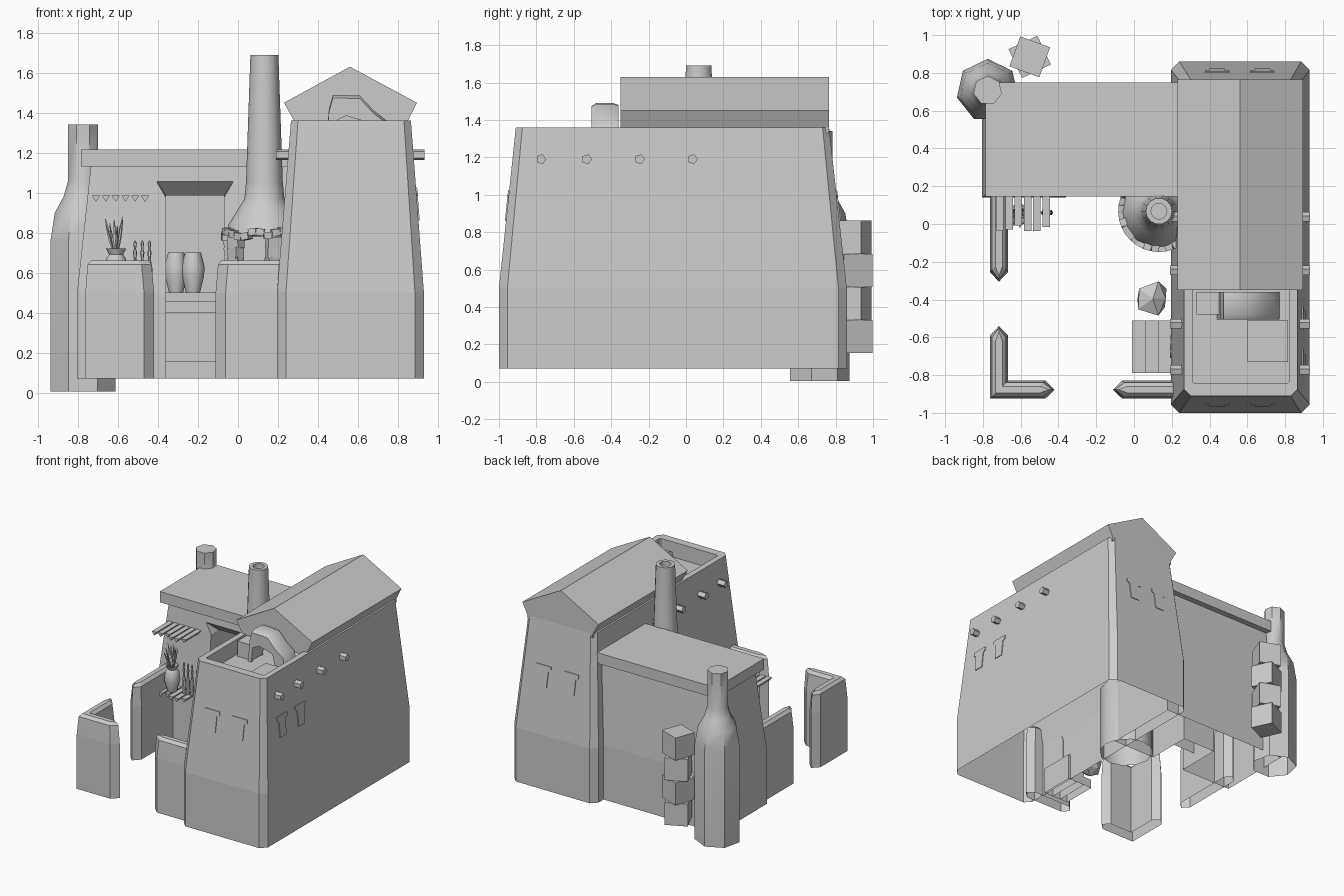
import bpy, bmesh, math, random
from mathutils import Vector, Matrix

if "Cube" in bpy.data.objects:
    bpy.data.objects.remove(bpy.data.objects["Cube"])
random.seed(4)


def make(name, bm, smooth=False):
    bmesh.ops.recalc_face_normals(bm, faces=bm.faces[:])
    me = bpy.data.meshes.new(name)
    bm.to_mesh(me)
    bm.free()
    ob = bpy.data.objects.new(name, me)
    bpy.context.collection.objects.link(ob)
    if smooth:
        bpy.ops.object.select_all(action='DESELECT')
        ob.select_set(True)
        bpy.context.view_layer.objects.active = ob
        bpy.ops.object.shade_smooth_by_angle(angle=math.radians(50))
    return ob


def loft(name, rings, bottom=True, top=True, smooth=False):
    bm = bmesh.new()
    rows = [[bm.verts.new(p) for p in r] for r in rings]
    n = len(rows[0])
    for a, b in zip(rows, rows[1:]):
        for i in range(n):
            bm.faces.new((a[i], a[(i + 1) % n], b[(i + 1) % n], b[i]))
    if bottom:
        bm.faces.new(rows[0])
    if top:
        bm.faces.new(rows[-1])
    return make(name, bm, smooth)


def rect(x0, x1, y0, y1, z, c=0.0):
    if c == 0:
        return [(x0, y0, z), (x1, y0, z), (x1, y1, z), (x0, y1, z)]
    return [(x0 + c, y0, z), (x1 - c, y0, z), (x1, y0 + c, z), (x1, y1 - c, z),
            (x1 - c, y1, z), (x0 + c, y1, z), (x0, y1 - c, z), (x0, y0 + c, z)]


def box(name, x0, x1, y0, y1, z0, z1, bottom=True):
    return loft(name, [rect(x0, x1, y0, y1, z0), rect(x0, x1, y0, y1, z1)], bottom)


def lathe(name, x, y, prof, n=10, bottom=True, top=True, turn=0.0, smooth=True):
    return loft(name, [[(x + r * math.cos(turn + math.tau * i / n),
                         y + r * math.sin(turn + math.tau * i / n), z) for i in range(n)]
                       for r, z in prof], bottom, top, smooth)


def tube(name, pts, radii, n=8, smooth=True):
    rings = []
    for i, p in enumerate(pts):
        d = Vector(pts[min(i + 1, len(pts) - 1)]) - Vector(pts[max(i - 1, 0)])
        q = d.to_track_quat('Z', 'Y')
        rings.append([Vector(p) + q @ Vector((radii[i] * math.cos(math.tau * k / n),
                      radii[i] * math.sin(math.tau * k / n), 0)) for k in range(n)])
    return loft(name, rings, smooth=smooth)


# Main tower: tapered shell, open below, with sunken roof terrace
loft("tower", [rect(.195, .93, -1, .86, .07, .045), rect(.195, .93, -1, .86, .5, .045),
               rect(.265, .865, -.91, .765, 1.36, .035), rect(.31, .82, -.845, .71, 1.36, .01),
               rect(.31, .82, -.845, .71, 1.24, .01)], bottom=False)
box("terrace_hatch", .6, .815, -.73, -.51, 1.22, 1.27)
box("terrace_crate", .33, .45, -.48, -.36, 1.23, 1.36)

# Gabled roof
prof = [(.28, 1.33), (.28, 1.36), (.23, 1.45), (.56, 1.63), (.895, 1.45), (.85, 1.36), (.85, 1.33)]
loft("gable_roof", [[(x, y, z) for x, z in prof] for y in (-.35, .765)])

# Draped cloth arch on the terrace
drape = [(.44, 1.25), (.455, 1.42), (.475, 1.49), (.61, 1.485), (.68, 1.41), (.745, 1.36), (.77, 1.25),
         (.68, 1.25), (.655, 1.365), (.54, 1.4), (.48, 1.37), (.47, 1.25)]
loft("draped_arch", [[(x, y, z - d) for x, z in drape]
                     for y, d in ((-.505, .015), (-.48, 0), (-.39, 0), (-.36, .01))], smooth=True)

# Beam ends through the tower
for i, y in enumerate((-.775, -.53, -.247, .035)):
    tube(f"roof_beam_{i}", [(.19, y, 1.19), (.932, y, 1.19)], [.028] * 2, 5, smooth=False)

# T-shaped window slits on the sloping walls
tee = [(-.065, 1.025), (-.065, .995), (-.043, .985), (-.038, .86), (.038, .86), (.043, .985),
       (.065, .995), (.065, 1.025)]


def lean(z, base, top):
    return base + (top - base) * (z - .5) / .86


for i, c in enumerate((-.73, -.5)):
    loft(f"side_window_{i}", [[(lean(z, .93, .865) + o, c + s, z) for s, z in tee] for o in (-.01, .006)])
for i, c in enumerate((.44, .68)):
    loft(f"front_window_{i}", [[(c + s, lean(z, -1, -.91) - o, z) for s, z in tee] for o in (-.01, .006)])
    loft(f"back_window_{i}", [[(c + s, lean(z, .86, .765) + o, z) for s, z in tee] for o in (-.01, .006)])

# Low building with an alcove cut in its front under a splayed lintel
hall = loft("hall_walls", [rect(-.805, .3, .14, .75, .07), rect(-.805, .3, .14, .75, .5),
                           rect(-.735, .3, .19, .70, 1.14)])


def opening(wide, z, y):
    return [(-.36, y, 0), (-.07, y, 0), (-.07, y, .975), (-.07 + wide, y, z), (-.36 - wide, y, z),
            (-.36, y, .975)]


cut = loft("alcove_cutter", [opening(.055, 1.07, .17), opening(.001, .985, .26), opening(.001, .985, .5)])
mod = hall.modifiers.new("alcove", 'BOOLEAN')
mod.operation = 'DIFFERENCE'
mod.object = cut
mod.solver = 'EXACT'
front = loft("alcove_front_cutter", [opening(.055, 1.07, .05), opening(.055, 1.07, .175)])
mod2 = hall.modifiers.new("alcove_front", 'BOOLEAN')
mod2.operation = 'DIFFERENCE'
mod2.object = front
mod2.solver = 'EXACT'
bpy.context.view_layer.objects.active = hall
for m in ("alcove", "alcove_front"):
    bpy.ops.object.modifier_apply(modifier=m)
for c in (cut, front):
    bpy.data.objects.remove(c)
bm = bmesh.new()
bm.from_mesh(hall.data)
low = [f for f in bm.faces if all(v.co.z < .072 for v in f.verts)]
bmesh.ops.delete(bm, geom=low, context='FACES')
bm.to_mesh(hall.data)
bm.free()
box("hall_roof", -.785, .28, .145, .748, 1.13, 1.215)

# Counter and pots in the alcove
box("counter_base", -.36, -.07, .27, .5, .155, .4, bottom=False)
box("counter_ledge", -.36, -.07, .25, .5, .4, .455)
box("counter_top", -.36, -.07, .265, .5, .455, .5)
for i, (x, y) in enumerate(((-.31, .36), (-.225, .33))):
    lathe(f"pot_{i}", x, y, [(.035, .5), (.055, .58), (.058, .63), (.04, .7), (.03, .7), (.035, .66)], 10)


# Courtyard walls: plan outline with pointed ends, narrowing upward
def outline(path, w, back, z):
    p = [Vector(q) for q in path]
    dirs = [(b - a).normalized() for a, b in zip(p, p[1:])]
    left, right = [], []
    for i, q in enumerate(p):
        d0, d1 = dirs[max(i - 1, 0)], dirs[min(i, len(dirs) - 1)]
        n = Vector((-d0.y, d0.x)) + (Vector((-d1.y, d1.x)) if d0 != d1 else Vector((0, 0)))
        s = (d0 if i == 0 else -d1) * (back + .05) if i in (0, len(p) - 1) else Vector((0, 0))
        left.append(q + s + n * w)
        right.append(q + s - n * w)
    tip0, tip1 = p[0] + dirs[0] * back, p[-1] - dirs[-1] * back
    return [(v.x, v.y, z) for v in [tip0] + left + [tip1] + right[::-1]]


paths = {"left_yard_wall": [(-.715, .3), (-.715, -.305)],
         "corner_yard_wall": [(-.715, -.54), (-.715, -.877), (-.42, -.877)],
         "front_yard_wall": [(-.112, -.877), (.32, -.877)]}
for name, path in paths.items():
    loft(name, [outline(path, w, b, z) for w, b, z in
                ((.048, 0, .07), (.048, 0, .5), (.038, .012, .64), (.018, .03, .662))], bottom=False)

# Oven: base, broken brick mouth, flared hood and hollow flue
ox, oy = .132, .068
lathe("oven_base", ox, oy, [(.2, .07), (.2, .6), (.17, .64)], 12, bottom=False)
lathe("oven_hood", ox, oy, [(.15, .78), (.195, .79), (.18, .84), (.13, .92), (.1, .97), (.092, 1.05),
                            (.07, 1.69), (.042, 1.69), (.042, 1.45)], 14, bottom=False)


def brick(name, x, y, z, size, turn):
    bm = bmesh.new()
    bmesh.ops.create_cube(bm, size=1)
    bm.transform(Matrix.Translation((x, y, z)) @ Matrix.Rotation(turn, 4, 'Z') @
                 Matrix.Rotation(random.uniform(-.2, .2), 4, 'X') @ Matrix.Diagonal((*size, 1)))
    return make(name, bm)


for i in range(13):
    a = math.radians(165 + i * 11)
    brick(f"oven_brick_{i}", ox + .19 * math.cos(a), oy + .19 * math.sin(a),
          .79 + random.uniform(-.015, .02), (.05, .04, .035), a)
for i, deg in enumerate((170, 215, 285)):
    a = math.radians(deg)
    for k in range(3):
        brick(f"oven_pillar_{i}_{k}", ox + .175 * math.cos(a), oy + .175 * math.sin(a), .65 + .05 * k,
              (.05, .07, .055), a + random.uniform(-.3, .3))

# Tall bottle-shaped chimney at the rear corner
lathe("corner_chimney", -.775, .707, [(.167, .005), (.167, .76), (.145, .9), (.1, .98), (.077, 1.06),
                                      (.077, 1.34)], 7, bottom=False, turn=math.pi / 2)

# Stacked twisted blocks behind the hall
for i in range(4):
    h = .153 + .177 * i
    lathe(f"stacked_block_{i}", -.552, .885, [(.119, h), (.119, h + .177)], 4,
          turn=math.radians(70 + 45 * (i % 2)), smooth=False)

# Awning and shelf made of three-sided rods
for i in range(6):
    x = -.71 + i * .049
    y0 = -.03 + random.uniform(-.01, .03)
    for part, z in (("awning", .985), ("shelf", .515)):
        tri = [(-.02, 0), (.02, 0), (0, -.03)]
        loft(f"{part}_rod_{i}", [[(x + a, y, z + b) for a, b in tri] for y in (y0, .24)])

# Vase with reeds, and slender bottles
lathe("vase", -.61, .05, [(.035, .515), (.058, .6), (.05, .67), (.035, .69), (.05, .72), (.04, .72),
                          (.03, .68)], 10)
for i in range(10):
    a = i * 2.4
    r = .02 + .05 * random.random()
    tip = (-.61 + r * math.cos(a), .05 + r * math.sin(a), random.uniform(.82, .9))
    mid = [(b * .6 + c * .4) for b, c in zip(tip, (-.61, .05, .66))]
    tube(f"reed_{i}", [(-.61, .05, .66), mid, tip], [.004, .008, .002], 4, smooth=False)
for i in range(3):
    lathe(f"slim_bottle_{i}", -.515 + i * .036, .06, [(.012, .515), (.015, .62), (.006, .67), (.011, .7),
                                                    (.005, .72), (.009, .745), (.003, .76)], 6)

# Steps, arched door and sack beside the tower
for i in range(3):
    box(f"step_{i}", -.01 + .07 * i, .21, -.79, -.51, .07, .14 + .07 * i, bottom=False)
arch = [(-.06, .28), (.06, .28)] + [(.06 * math.cos(math.pi * k / 6), .44 + .06 * math.sin(math.pi * k / 6))
                                    for k in range(7)]
loft("arched_door", [[(x, -.65 + s, z) for s, z in arch] for x in (.19, .2)])
bm = bmesh.new()
bmesh.ops.create_icosphere(bm, subdivisions=1, radius=.095)
for v in bm.verts:
    v.co = v.co * random.uniform(.8, 1.15) + Vector((.1, -.395, .165))
make("lumpy_sack", bm)
